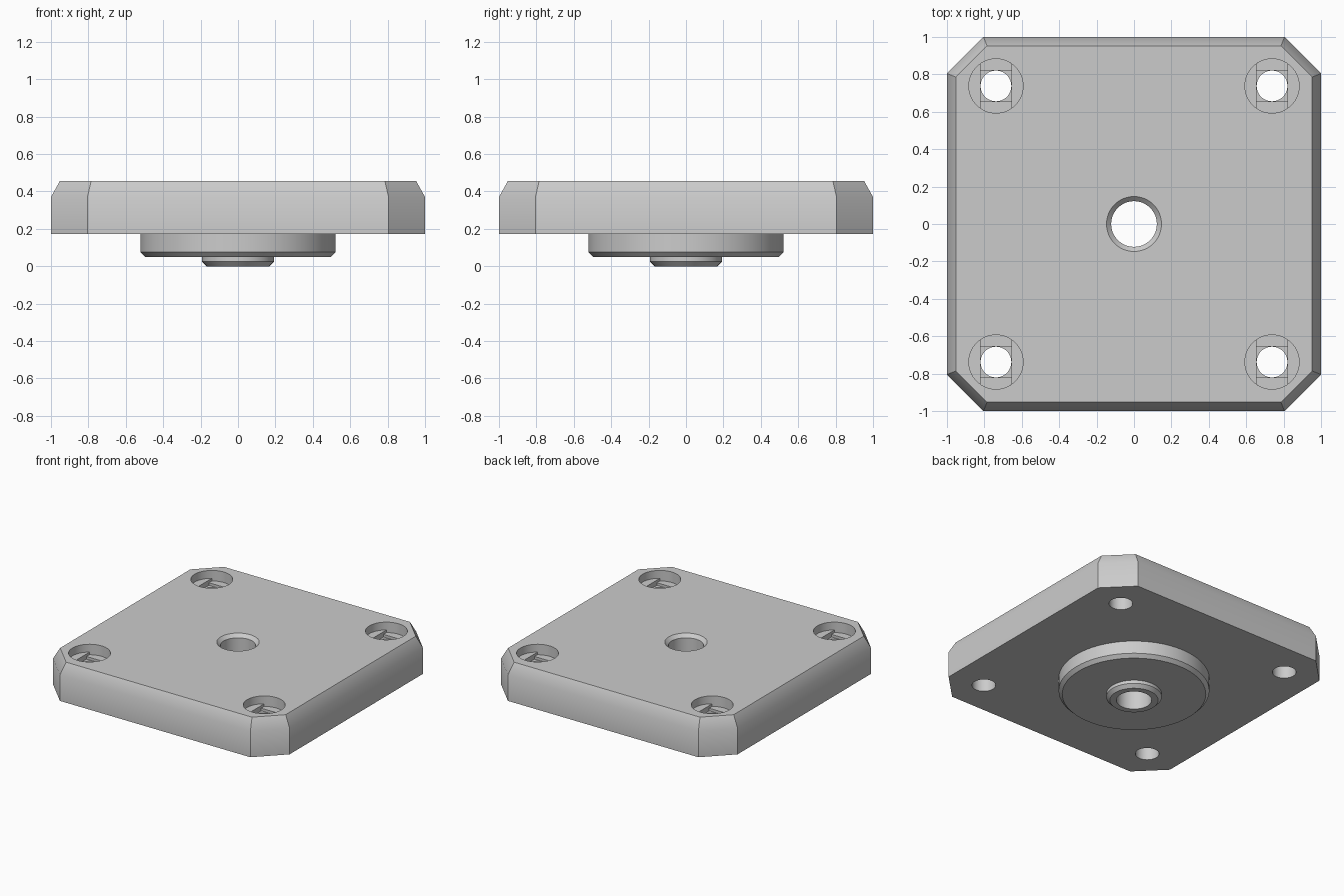
import bpy, bmesh, math

if "Cube" in bpy.data.objects:
    bpy.data.objects.remove(bpy.data.objects["Cube"], do_unlink=True)

grey = bpy.data.materials.new("plain grey")
grey.use_nodes = True
grey.diffuse_color = (0.6, 0.6, 0.6, 1)
grey.node_tree.nodes["Principled BSDF"].inputs["Base Color"].default_value = (0.6, 0.6, 0.6, 1)


def loft(name, rings):
    """Solid through a stack of (outline, z) rings with equal point counts."""
    bm = bmesh.new()
    loops = [[bm.verts.new((x, y, z)) for x, y in pts] for pts, z in rings]
    n = len(loops[0])
    for low, high in zip(loops, loops[1:]):
        for i in range(n):
            j = (i + 1) % n
            bm.faces.new((low[i], low[j], high[j], high[i]))
    bm.faces.new(loops[0][::-1])
    bm.faces.new(loops[-1])
    mesh = bpy.data.meshes.new(name)
    bm.to_mesh(mesh)
    bm.free()
    mesh.materials.append(grey)
    obj = bpy.data.objects.new(name, mesh)
    bpy.context.collection.objects.link(obj)
    return obj


def circle(r, cx=0, cy=0, n=64):
    return [(cx + r * math.cos(math.tau * i / n), cy + r * math.sin(math.tau * i / n))
            for i in range(n)]


def octagon(half, cut):
    a, b = half, half - cut
    return [(a, -b), (a, b), (b, a), (-b, a), (-a, b), (-a, -b), (-b, -a), (b, -a)]


def combine(target, tool, operation):
    """Apply a boolean and discard the tool."""
    bpy.context.view_layer.objects.active = target
    mod = target.modifiers.new(operation.title(), "BOOLEAN")
    mod.operation, mod.object, mod.solver = operation, tool, "EXACT"
    bpy.ops.object.modifier_apply(modifier=mod.name)
    bpy.data.objects.remove(tool, do_unlink=True)


# Square plate with clipped corners and a bevelled upper rim
TOP, BASE = 0.455, 0.172
INSET = 0.047
clip = 0.195
top_clip = clip - INSET * (2 - math.sqrt(2))
plate = loft("mounting_plate", [(octagon(1, clip), BASE), (octagon(1, clip), 0.37),
                                (octagon(1 - INSET, top_clip), TOP)])

# Round boss and small collar underneath
boss = loft("round_boss", [(circle(0.497), 0.05), (circle(0.522), 0.075), (circle(0.522), 0.25)])
combine(plate, boss, "UNION")
collar = loft("collar", [(circle(0.167), 0), (circle(0.192), 0.025), (circle(0.192), 0.12)])
combine(plate, collar, "UNION")

# Central bore with a countersunk mouth
bore = loft("bore", [(circle(0.122), -0.1), (circle(0.122), TOP - 0.025),
                     (circle(0.147), TOP), (circle(0.147), TOP + 0.1)])
combine(plate, bore, "DIFFERENCE")

# Corner screw holes: round pocket, slot step, square step, through hole
HOLE, POCKET, STEP = 0.083, 0.145, 0.02
FLOOR = TOP - 0.06
for sx in (-1, 1):
    for sy in (-1, 1):
        cx, cy = 0.738 * sx, 0.738 * sy
        side = math.sqrt(POCKET ** 2 - HOLE ** 2)
        arc = math.atan2(side, HOLE)
        sweep = [arc + (math.pi - 2 * arc) * i / 12 for i in range(13)]
        half = [(POCKET * math.cos(a), POCKET * math.sin(a)) for a in sweep]
        slot = [(cx + x, cy + y) for x, y in half + [(-x, -y) for x, y in half]]
        square = [(cx + HOLE * i, cy + HOLE * j) for i, j in ((-1, -1), (1, -1), (1, 1), (-1, 1))]
        for outline, z in ((circle(POCKET, cx, cy), FLOOR), (slot, FLOOR - STEP),
                           (square, FLOOR - 2 * STEP), (circle(HOLE - 0.001, cx, cy), 0)):
            cutter = loft("hole_cutter", [(outline, z), (outline, TOP + 0.1)])
            combine(plate, cutter, "DIFFERENCE")

# Smooth round walls, crisp edges
bpy.ops.object.select_all(action="DESELECT")
plate.select_set(True)
bpy.context.view_layer.objects.active = plate
bpy.ops.object.shade_smooth_by_angle(angle=math.radians(30))
